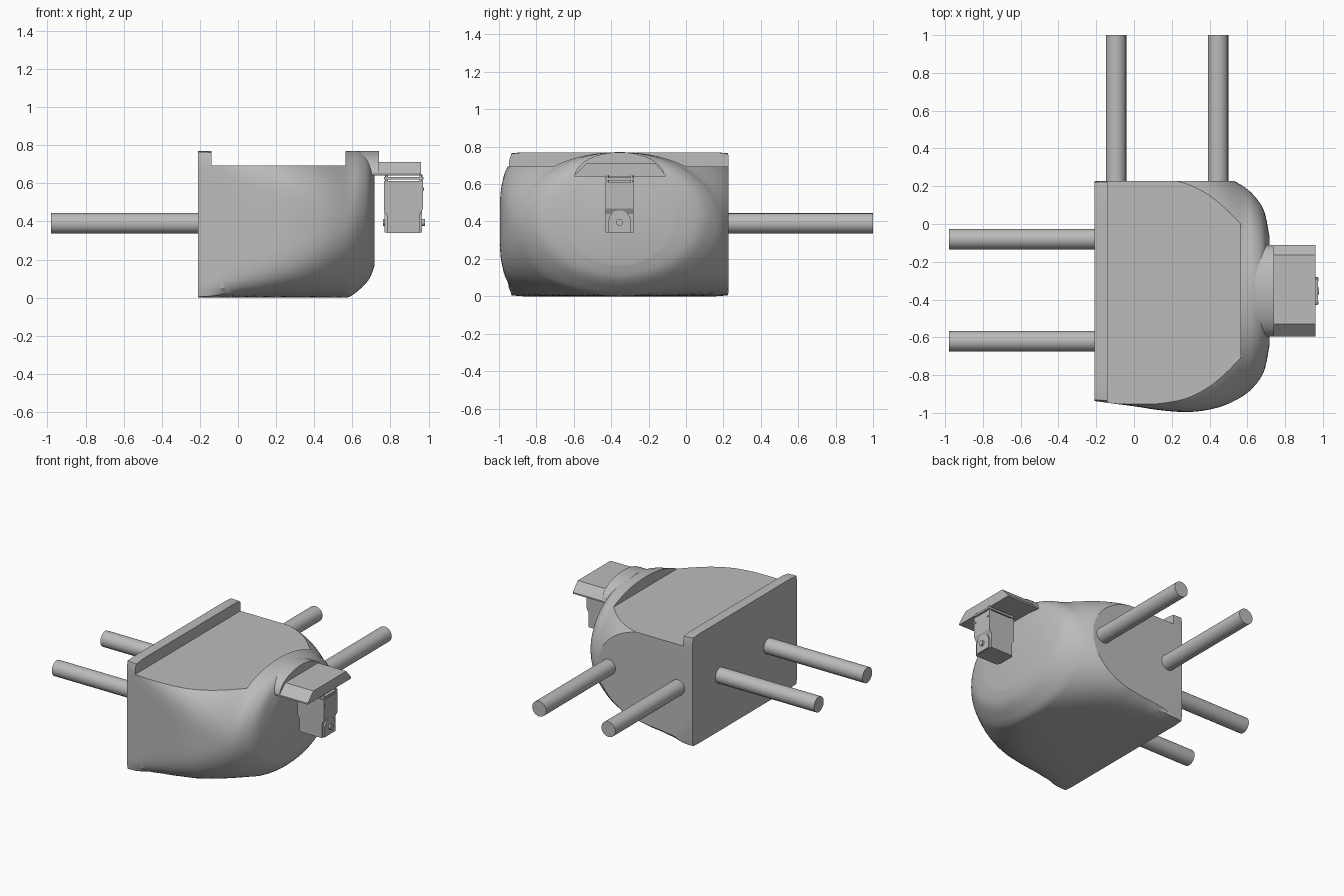
import bpy, bmesh, math
from mathutils import Vector

if "Cube" in bpy.data.objects:
    bpy.data.objects.remove(bpy.data.objects["Cube"])

GREY = (0.5, 0.5, 0.5, 1)
mat = bpy.data.materials.new("plain grey")
mat.use_nodes = True
mat.diffuse_color = GREY
mat.node_tree.nodes["Principled BSDF"].inputs["Base Color"].default_value = GREY


def activate(ob):
    bpy.ops.object.select_all(action='DESELECT')
    ob.select_set(True)
    bpy.context.view_layer.objects.active = ob


def smooth(ob, angle=30):
    activate(ob)
    bpy.ops.object.shade_smooth_by_angle(angle=math.radians(angle))


def finish(bm, name):
    bmesh.ops.recalc_face_normals(bm, faces=bm.faces[:])
    me = bpy.data.meshes.new(name)
    bm.to_mesh(me)
    bm.free()
    ob = bpy.data.objects.new(name, me)
    bpy.context.collection.objects.link(ob)
    me.materials.append(mat)
    return ob


def loft(name, rings):
    """Skin a list of equal closed rings and cap both ends."""
    bm = bmesh.new()
    rows = [[bm.verts.new(p) for p in ring] for ring in rings]
    n = len(rows[0])
    for a, b in zip(rows, rows[1:]):
        for i in range(n):
            j = (i + 1) % n
            bm.faces.new((a[i], a[j], b[j], b[i]))
    bm.faces.new(rows[0])
    bm.faces.new(rows[-1])
    return finish(bm, name)


def extrude_x(name, profile, x0, x1):
    return loft(name, [[(x, y, z) for y, z in profile] for x in (x0, x1)])


def box(name, x, y, z):
    return extrude_x(name, [(y[0], z[0]), (y[1], z[0]), (y[1], z[1]), (y[0], z[1])], *x)


def rod(name, start, end, radius, sides=40):
    a, b = Vector(start), Vector(end)
    bpy.ops.mesh.primitive_cylinder_add(vertices=sides, radius=radius, depth=(b - a).length,
                                        location=(a + b) / 2)
    ob = bpy.context.object
    ob.name = name
    ob.rotation_euler = (b - a).to_track_quat('Z', 'Y').to_euler()
    ob.data.materials.append(mat)
    smooth(ob)
    return ob


def cut(ob, cutter):
    cutter.hide_render = True
    mod = ob.modifiers.new("cut", 'BOOLEAN')
    mod.operation, mod.solver, mod.object = 'DIFFERENCE', 'EXACT', cutter
    activate(ob)
    bpy.ops.object.modifier_apply(modifier=mod.name)
    bpy.data.objects.remove(cutter)


# Body: square back plate blending to a rounded nose along x
# columns: x, half width, bottom, top, squareness
STATIONS = [
    (-.21, .582, 0, .77, 60), (-.1, .597, 0, .77, 18), (0, .61, 0, .77, 9),
    (.15, .632, 0, .77, 5.6), (.3, .64, 0, .77, 4), (.45, .615, 0, .77, 2.8),
    (.57, .56, 0, .77, 2.1), (.64, .5, .045, .768, 2), (.69, .42, .1, .74, 2),
    (.717, .29, .17, .68, 2)]
MID_Y = -.355


def spline(a, b, c, d, t):
    return b + t / 2 * (c - a + t * (2 * a - 5 * b + 4 * c - d + t * (3 * (b - c) + d - a)))


def section(x, half, bottom, top, n, count=96):
    ring = []
    for i in range(count):
        a = 2 * math.pi * i / count
        c, s = math.cos(a), math.sin(a)
        r = (abs(c) ** n + abs(s) ** n) ** (-1 / n)
        ring.append((x, MID_Y + half * r * c, (bottom + top) / 2 + (top - bottom) / 2 * r * s))
    return ring


rings = []
STEPS = 5
last = len(STATIONS) - 1
for i in range(last):
    quad = [STATIONS[max(0, min(last, i + k))] for k in (-1, 0, 1, 2)]
    for k in range(STEPS):
        vals = [spline(*col, k / STEPS) for col in zip(*quad)]
        vals[2], vals[3] = max(vals[2], 0), min(vals[3], .772)
        rings.append(section(*vals))
rings.append(section(*STATIONS[-1]))
body = loft("body", rings)
cut(body, box("side_cutter", (-1, 1), (.227, 1), (-1, 1)))
cut(body, box("slot_cutter", (-.14, .565), (-2, 1), (.693, 1)))
smooth(body, 28)

# Arched lip over the nose
arch = [(MID_Y + .24 * math.cos(math.pi * i / 24), .64 + .13 * math.sin(math.pi * i / 24))
        for i in range(25)]
smooth(extrude_x("nose_lip", arch, .64, .74))

# Bracket plate with sloped sides
extrude_x("bracket_plate", [(-.595, .64), (-.11, .64), (-.11, .65), (-.165, .712),
                            (-.53, .712), (-.595, .65)], .7, .96)

# Small sensor unit hanging below the bracket
DEV_Y = (-.43, -.28)
outline = [(.782, .34), (.955, .34), (.955, .44), (.972, .47), (.972, .612),
           (.766, .612), (.766, .455), (.782, .43)]
loft("sensor_case", [[(x, y, z) for x, z in outline] for y in DEV_Y])
box("sensor_top", (.766, .974), DEV_Y, (.62, .634))
for x in (.78, .96):
    for y in (-.42, -.29):
        rod("sensor_post", (x, y, .6), (x, y, .645), .008, 12)

# Pivot boss, axle and rivets on the sensor
boss = [(MID_Y + .06 * math.cos(math.pi * i / 16), .4 + .06 * math.sin(math.pi * i / 16))
        for i in range(17)]
smooth(extrude_x("pivot_boss", boss + [(-.415, .342), (-.295, .342)], .77, .966))
rod("pivot_axle", (.76, MID_Y, .395), (.98, MID_Y, .395), .018, 24)
for y in (-.417, -.294):
    rod("rivet", (.96, y, .57), (.976, y, .57), .007, 12)

# Mounting rods on the two flat sides
for x in (-.095, .445):
    rod("back_rod", (x, .2, .39), (x, 1, .39), .054)
for y in (-.08, -.62):
    rod("side_rod", (-.18, y, .39), (-.98, y, .39), .054)
